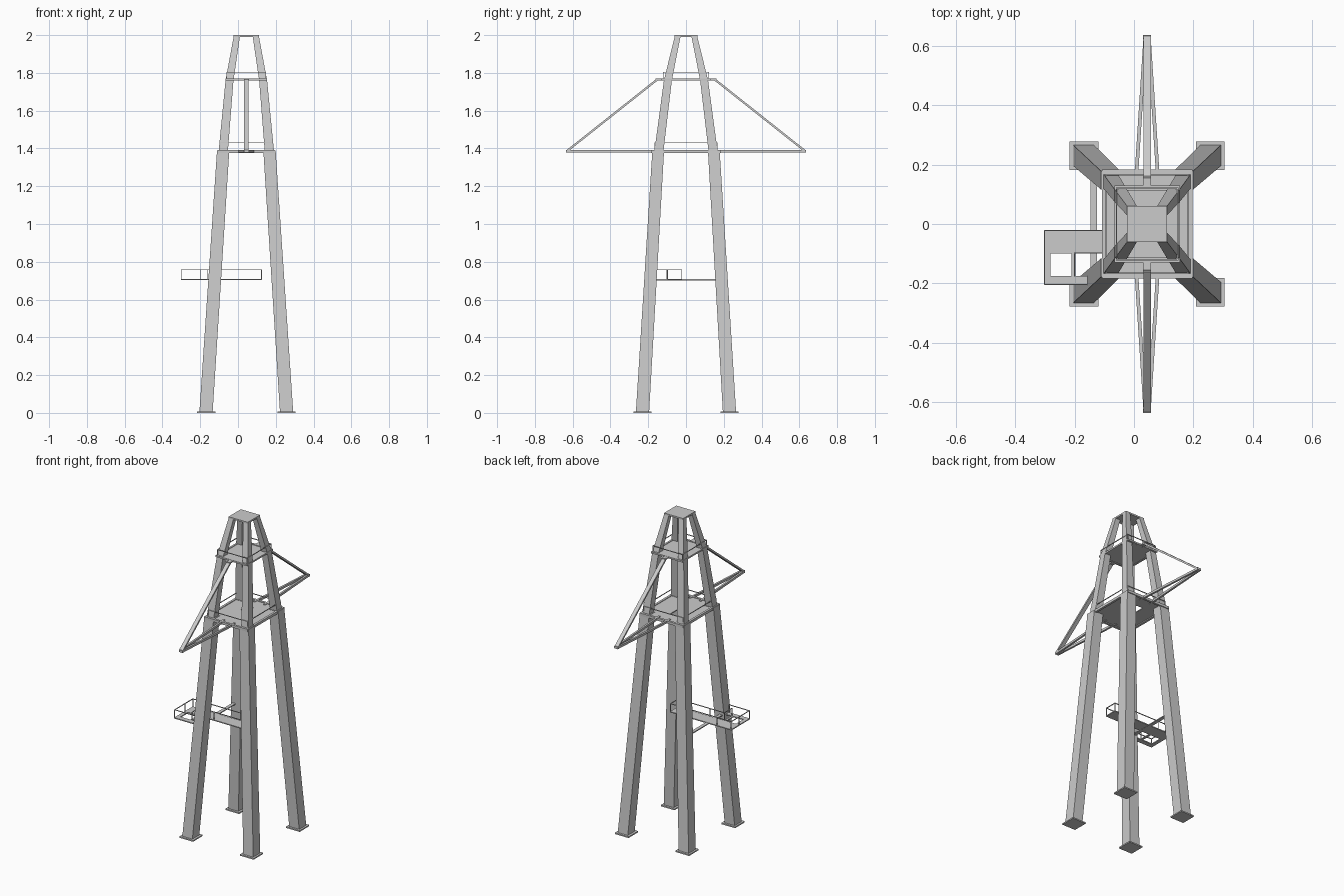
import bpy, bmesh
from mathutils import Vector

if "Cube" in bpy.data.objects:
    bpy.data.objects.remove(bpy.data.objects["Cube"])

CX = 0.044  # tower axis


def mesh_object(name, bm):
    bmesh.ops.recalc_face_normals(bm, faces=bm.faces)
    me = bpy.data.meshes.new(name)
    bm.to_mesh(me)
    bm.free()
    ob = bpy.data.objects.new(name, me)
    bpy.context.collection.objects.link(ob)
    return ob


def add_rings(bm, rings):
    """Capped tube through rings (x0, x1, y0, y1, z)."""
    loops = [[bm.verts.new(p) for p in ((a, c, z), (b, c, z), (b, d, z), (a, d, z))]
             for a, b, c, d, z in rings]
    for lo, hi in zip(loops, loops[1:]):
        for i in range(4):
            j = (i + 1) % 4
            bm.faces.new((lo[i], lo[j], hi[j], hi[i]))
    bm.faces.new(loops[0][::-1])
    bm.faces.new(loops[-1])


def add_box(bm, x0, x1, y0, y1, z0, z1):
    add_rings(bm, [(x0, x1, y0, y1, z0), (x0, x1, y0, y1, z1)])


def add_bar(bm, p, q, w, h):
    """Rectangular bar from p to q, w wide sideways and h deep."""
    p, q = Vector(p), Vector(q)
    d = (q - p).normalized()
    side = d.cross(Vector((0, 0, 1)))
    side = side.normalized() if side.length > 1e-4 else Vector((1, 0, 0))
    up = side.cross(d).normalized()
    ends = []
    for c in (p, q):
        ends.append([bm.verts.new(c + side * w / 2 * a + up * h / 2 * b)
                     for a, b in ((-1, -1), (1, -1), (1, 1), (-1, 1))])
    for i in range(4):
        j = (i + 1) % 4
        bm.faces.new((ends[0][i], ends[0][j], ends[1][j], ends[1][i]))
    bm.faces.new(ends[0][::-1])
    bm.faces.new(ends[1])


def add_railing(bm, pts, z0, z1, t=0.004):
    """Top rail along pts with a post at each point."""
    for a, b in zip(pts, pts[1:]):
        add_bar(bm, (*a, z1), (*b, z1), t, t)
    for p in pts:
        add_bar(bm, (*p, z0), (*p, z1), t, t)


def add_frame(bm, x0, x1, y0, y1, z0, z1, w):
    """Flat rectangular frame of four boxes."""
    add_box(bm, x0, x1, y0, y0 + w, z0, z1)
    add_box(bm, x0, x1, y1 - w, y1, z0, z1)
    add_box(bm, x0, x0 + w, y0 + w, y1 - w, z0, z1)
    add_box(bm, x1 - w, x1, y0 + w, y1 - w, z0, z1)


# profile rows: outer x, inner x, outer y, inner y, z
LOWER = [(0.248, 0.178, 0.265, 0.195, 0.008), (0.155, 0.090, 0.178, 0.116, 1.39)]
UPPER = [(0.147, 0.098, 0.168, 0.120, 1.38), (0.110, 0.068, 0.117, 0.075, 1.76),
         (0.067, 0.034, 0.060, 0.029, 1.992)]

# legs and feet
for sx, xn in ((-1, "left"), (1, "right")):
    for sy, yn in ((-1, "front"), (1, "back")):
        for part, rows in (("lower_leg", LOWER), ("upper_leg", UPPER)):
            bm = bmesh.new()
            add_rings(bm, [(CX + sx * a, CX + sx * b, sy * c, sy * d, z)
                           for a, b, c, d, z in rows])
            mesh_object(f"{part}_{yn}_{xn}", bm)
        bm = bmesh.new()
        fx, fy = CX + sx * 0.212, sy * 0.230
        add_box(bm, fx - 0.048, fx + 0.048, fy - 0.048, fy + 0.048, 0, 0.008)
        mesh_object(f"foot_plate_{yn}_{xn}", bm)

# top cap
bm = bmesh.new()
add_box(bm, CX - 0.067, CX + 0.067, -0.061, 0.061, 1.99, 2.0)
mesh_object("top_cap", bm)

# lower deck with hatch, edge frame
bm = bmesh.new()
hx0, hx1, hy0, hy1 = 0.005, 0.05, 0.02, 0.085
x0, x1, y = CX - 0.14, CX + 0.14, 0.17
add_box(bm, x0, hx0, -y, y, 1.382, 1.388)
add_box(bm, hx1, x1, -y, y, 1.382, 1.388)
add_box(bm, hx0, hx1, -y, hy0, 1.382, 1.388)
add_box(bm, hx0, hx1, hy1, y, 1.382, 1.388)
mesh_object("lower_deck", bm)
bm = bmesh.new()
add_frame(bm, CX - 0.152, CX + 0.152, -0.184, 0.184, 1.376, 1.392, 0.014)
mesh_object("lower_deck_frame", bm)

# upper deck and frame
bm = bmesh.new()
add_box(bm, CX - 0.1, CX + 0.1, -0.115, 0.115, 1.762, 1.767)
mesh_object("upper_deck", bm)
bm = bmesh.new()
add_frame(bm, CX - 0.11, CX + 0.11, -0.13, 0.13, 1.76, 1.77, 0.012)
mesh_object("upper_deck_frame", bm)

# deck railings
for name, hx, hy, z0, z1 in (("lower", 0.138, 0.165, 1.39, 1.43),
                             ("upper", 0.103, 0.120, 1.768, 1.804)):
    bm = bmesh.new()
    pts = [(CX - hx, -hy), (CX + hx, -hy), (CX + hx, hy), (CX - hx, hy), (CX - hx, -hy)]
    add_railing(bm, pts, z0, z1)
    mesh_object(name + "_deck_railing", bm)

# outrigger arms and stays
for s, n in ((-1, "front"), (1, "back")):
    bm = bmesh.new()
    for sx in (-1, 1):
        add_bar(bm, (CX + sx * 0.037, s * 0.15, 1.385), (CX + sx * 0.006, s * 0.63, 1.385),
                0.012, 0.014)
    add_box(bm, CX - 0.013, CX + 0.013, s * 0.62, s * 0.636, 1.378, 1.392)
    mesh_object("arm_" + n, bm)
    bm = bmesh.new()
    add_bar(bm, (CX, s * 0.628, 1.388), (CX, s * 0.152, 1.765), 0.025, 0.011)
    add_box(bm, CX - 0.013, CX + 0.013, s * 0.12, s * 0.162, 1.761, 1.769)
    mesh_object("stay_" + n, bm)

# side walkway with open landing
Z0, Z1 = 0.703, 0.709
bm = bmesh.new()
add_box(bm, -0.303, 0.126, -0.1, -0.02, Z0, Z1)
add_box(bm, -0.303, -0.28, -0.205, -0.1, Z0, Z1)
add_box(bm, -0.28, -0.13, -0.205, -0.175, Z0, Z1)
add_box(bm, -0.21, -0.197, -0.175, -0.1, Z0, Z1)
mesh_object("walkway", bm)

# walkway railings
bm = bmesh.new()
add_railing(bm, [(-0.16, -0.203), (-0.301, -0.203), (-0.301, -0.1), (-0.301, -0.022),
                 (-0.2, -0.022), (0.124, -0.022), (0.124, -0.098), (-0.1, -0.098),
                 (-0.2, -0.098), (-0.2, -0.175)], Z1, 0.758)
mesh_object("walkway_railing", bm)

# cross beam carrying the walkway
bm = bmesh.new()
add_box(bm, -0.146, -0.125, -0.2, 0.2, 0.702, 0.708)
mesh_object("walkway_beam", bm)
